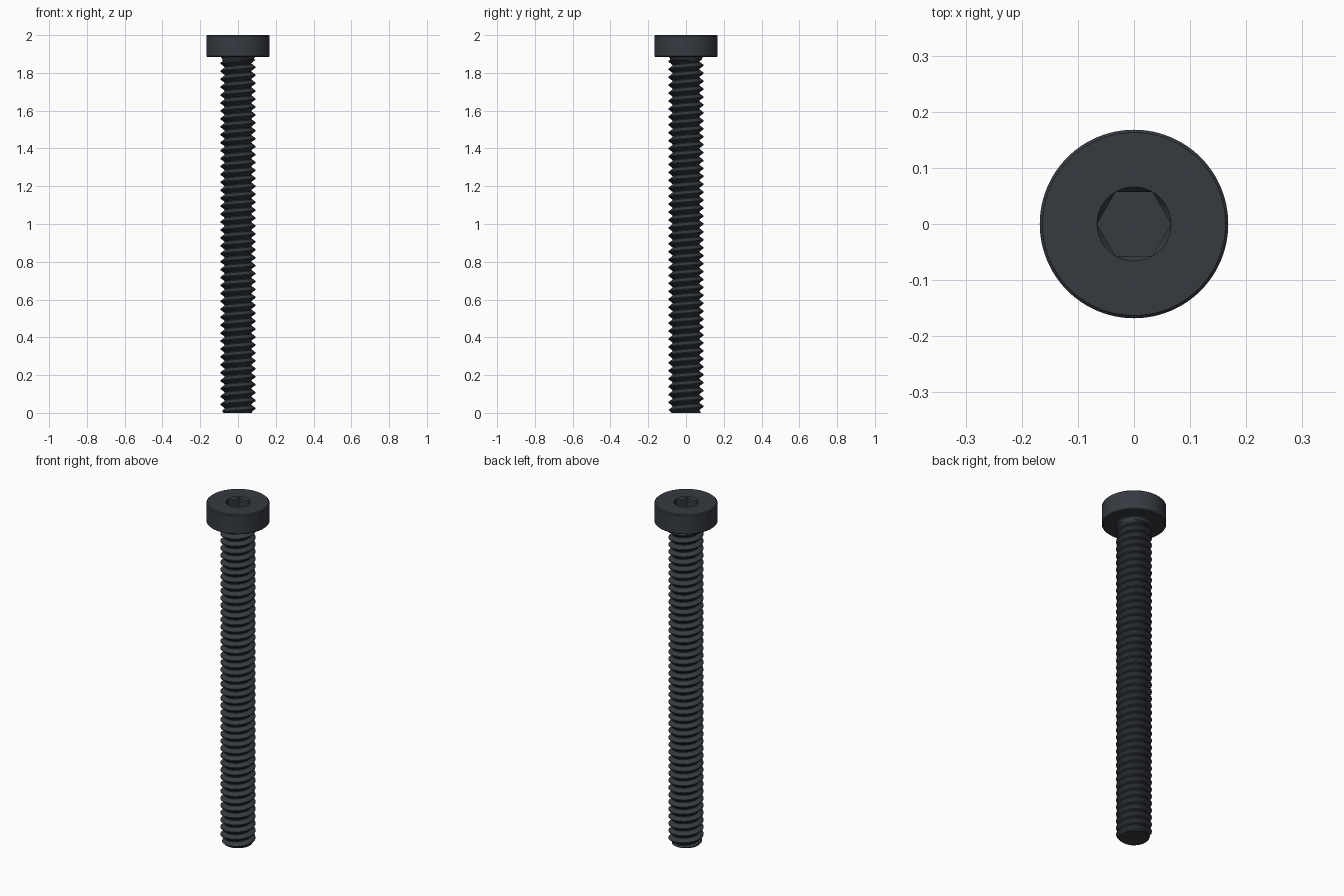
import bpy, bmesh, math

if "Cube" in bpy.data.objects:
    bpy.data.objects.remove(bpy.data.objects["Cube"])

# Blackened steel
steel = bpy.data.materials.new("black_steel")
steel.use_nodes = True
colour = (0.037, 0.043, 0.053, 1)
steel.diffuse_color = colour
steel.node_tree.nodes["Principled BSDF"].inputs["Base Color"].default_value = colour

SEG = 48
TAU = math.tau
HEAD_BASE = 1.885


def finish(name, bm, angle):
    bmesh.ops.remove_doubles(bm, verts=bm.verts, dist=1e-5)
    bmesh.ops.holes_fill(bm, edges=[e for e in bm.edges if e.is_boundary], sides=0)
    bmesh.ops.recalc_face_normals(bm, faces=bm.faces)
    mesh = bpy.data.meshes.new(name)
    bm.to_mesh(mesh)
    bm.free()
    mesh.materials.append(steel)
    obj = bpy.data.objects.new(name, mesh)
    bpy.context.collection.objects.link(obj)
    bpy.ops.object.select_all(action='DESELECT')
    bpy.context.view_layer.objects.active = obj
    obj.select_set(True)
    bpy.ops.object.shade_smooth_by_angle(angle=math.radians(angle))


def polar(bm, r, a, z):
    return bm.verts.new((r * math.cos(a), r * math.sin(a), z))


# Head: turned profile running into a countersunk hexagonal socket
R, SOCKET, BEVEL, FLOOR = 0.168, 0.066, 0.005, 1.935


def hex_radius(a):
    return SOCKET * math.cos(TAU / 12) / math.cos(a % (TAU / 6) - TAU / 12)


bm = bmesh.new()
angles = [TAU * i / 96 for i in range(96)]
rings = [[polar(bm, r, a, z) for a in angles] for r, z in (
    (0.08, HEAD_BASE), (R - BEVEL, HEAD_BASE), (R, HEAD_BASE + BEVEL),
    (R, 2 - BEVEL), (R - BEVEL, 2), (SOCKET, 2))]
rings.append([polar(bm, hex_radius(a), a, 1.999 - 1.2 * (SOCKET - hex_radius(a))) for a in angles])
rings.append([polar(bm, hex_radius(a), a, FLOOR) for a in angles])
for low, high in zip(rings, rings[1:]):
    for i in range(96):
        j = (i + 1) % 96
        bm.faces.new((low[i], low[j], high[j], high[i]))
finish("socket_head", bm, 25)

# Shank: helical rows of a V profile, clipped at the tip and under the head
PITCH, CREST, ROOT, TIP, TOP = 0.042, 0.093, 0.072, 0.076, 1.87
PROFILE = ((0, ROOT), (0.12, ROOT), (0.34, (ROOT + CREST) / 2), (0.5, CREST),
           (0.62, CREST), (0.81, (ROOT + CREST) / 2))
N = len(PROFILE)
bm = bmesh.new()
rows = []
for k in range(-2, int(TOP / PITCH) + 3):
    for f, r in PROFILE:
        row = []
        for i in range(SEG + 1):
            z = min(max(PITCH * (k + f + i / SEG), 0), TOP)
            radius = min(r, TIP + z)
            if z == 0:
                radius = TIP
            elif z == TOP:
                radius = 0.084
            row.append(polar(bm, radius, TAU * i / SEG, z))
        rows.append(row)
for low, high in zip(rows, rows[1:]):
    for i in range(SEG):
        bm.faces.new((low[i], low[i + 1], high[i + 1], high[i]))
finish("threaded_shank", bm, 30)

# Fillet flaring out beneath the head
bm = bmesh.new()
rings = [[polar(bm, 0.098 - 0.014 * math.sin(t), a, HEAD_BASE + 0.001 - 0.016 * (1 - math.cos(t)))
          for a in angles] for t in (0, 0.4, 0.8, 1.2, TAU / 4)]
for low, high in zip(rings, rings[1:]):
    for i in range(96):
        j = (i + 1) % 96
        bm.faces.new((low[i], low[j], high[j], high[i]))
finish("neck_fillet", bm, 40)
